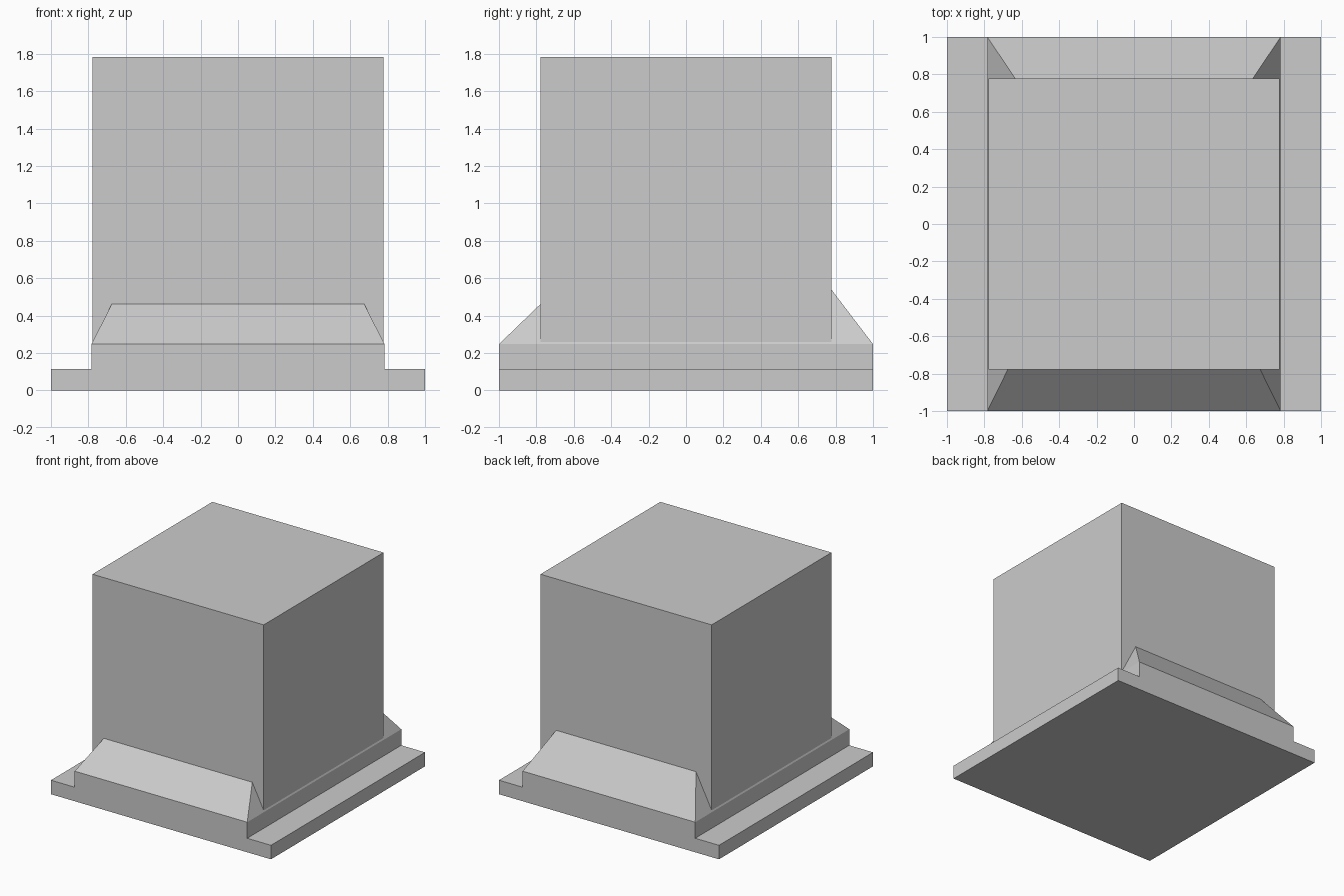
import bpy

if "Cube" in bpy.data.objects:
    bpy.data.objects.remove(bpy.data.objects["Cube"])


def loft(name, low, high):
    """Four-sided solid between two level rectangles (half_x, y_front, y_back, z)."""
    verts = []
    for hx, y0, y1, z in (low, high):
        verts += [(-hx, y0, z), (hx, y0, z), (hx, y1, z), (-hx, y1, z)]
    faces = [(3, 2, 1, 0), (4, 5, 6, 7)]
    faces += [(i, (i + 1) % 4, (i + 1) % 4 + 4, i + 4) for i in range(4)]
    mesh = bpy.data.meshes.new(name)
    mesh.from_pydata(verts, [], faces)
    obj = bpy.data.objects.new(name, mesh)
    bpy.context.collection.objects.link(obj)
    return obj


BASE_Z, STEP_Z, TOP_Z = 0.115, 0.247, 1.782
STEP_X, BOX = 0.784, 0.778

# Wide bottom slab and the narrower step on it
loft("base_slab", (1, -1, 1, 0), (1, -1, 1, BASE_Z))
loft("step", (STEP_X, -1, 1, BASE_Z), (STEP_X, -1, 1, STEP_Z))

# Tapered skirt, steeper at the back; its top is hidden inside the block
RISE = 0.75
loft("sloped_skirt", (STEP_X, -1, 1, STEP_Z),
     (STEP_X - RISE / 1.96, -1 + RISE / 0.965, 1 - RISE / 1.31, STEP_Z + RISE))

# Main block
loft("block", (BOX, -BOX, BOX, STEP_Z), (BOX, -BOX, BOX, TOP_Z))
